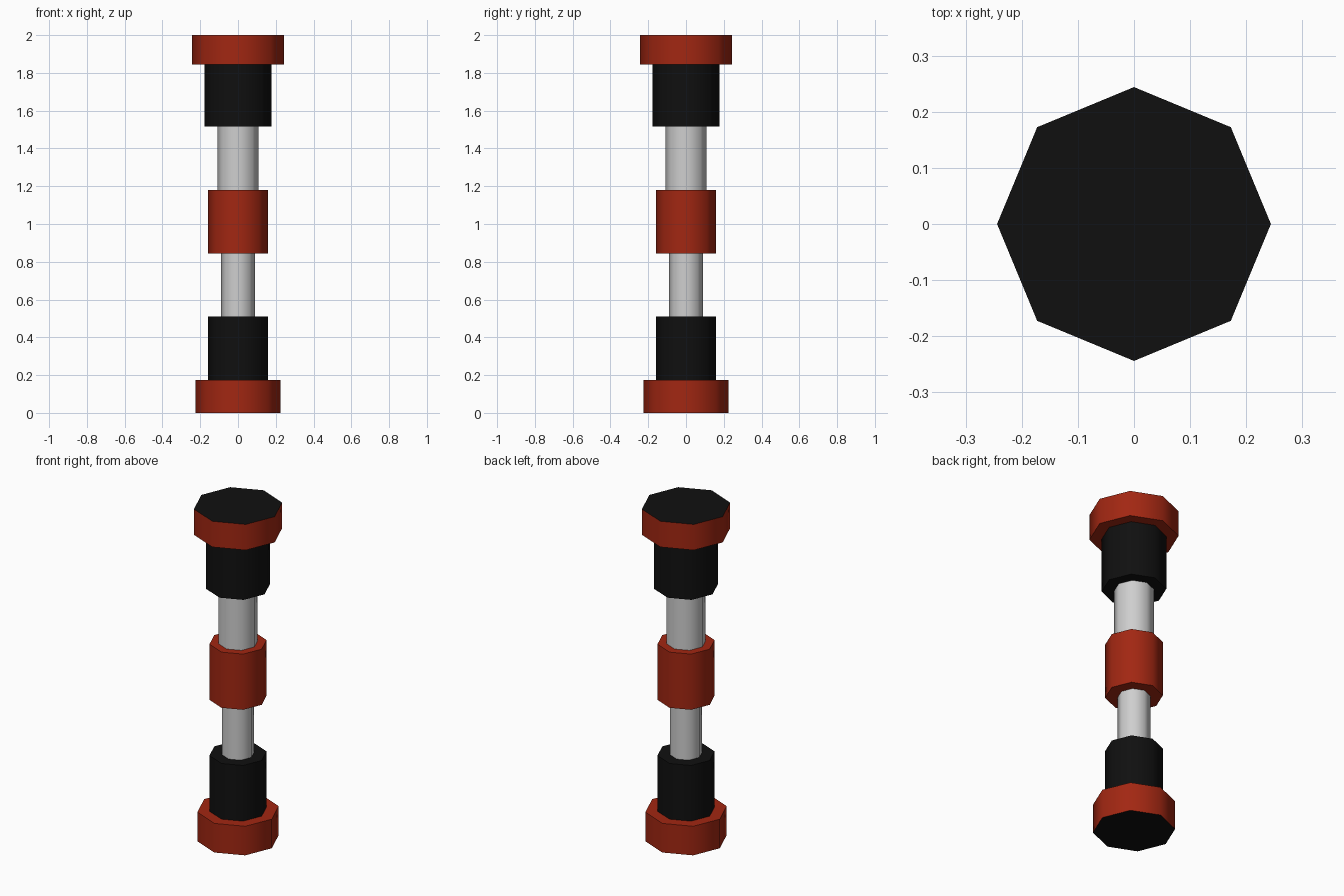
import bpy, bmesh, math

if "Cube" in bpy.data.objects:
    bpy.data.objects.remove(bpy.data.objects["Cube"])


def material(name, rgb):
    m = bpy.data.materials.new(name)
    m.diffuse_color = (*rgb, 1)
    m.use_nodes = True
    m.node_tree.nodes["Principled BSDF"].inputs["Base Color"].default_value = m.diffuse_color
    return m


red = material("red", (0.36, 0.02, 0.006))
black = material("black", (0.005, 0.005, 0.005))
silver = material("silver", (0.62, 0.62, 0.62))

SIDES = 8

# part name, radius, bottom height, top height, colour
sections = [
    ("base_collar", 0.225, 0.00, 0.175, red),
    ("lower_grip", 0.158, 0.175, 0.51, black),
    ("lower_rod", 0.089, 0.51, 0.845, silver),
    ("middle_band", 0.158, 0.845, 1.18, red),
    ("upper_rod", 0.109, 1.18, 1.515, silver),
    ("upper_grip", 0.177, 1.515, 1.845, black),
    ("top_collar", 0.244, 1.845, 2.00, red),
]


def build_section(name, radius, bottom, top, colour, below, above):
    """Octagonal tube with ledges stepping in to narrower neighbours;
    an end without a neighbour gets a black cap."""
    bm = bmesh.new()

    def ring(r, z):
        return [bm.verts.new((r * math.cos(math.tau * i / SIDES),
                              r * math.sin(math.tau * i / SIDES), z))
                for i in range(SIDES)]

    def bridge(a, b):
        for i in range(SIDES):
            j = (i + 1) % SIDES
            bm.faces.new((a[i], a[j], b[j], b[i]))

    low, high = ring(radius, bottom), ring(radius, top)
    bridge(low, high)
    if below is None:
        bm.faces.new(low[::-1]).material_index = 1
    elif below < radius:
        bridge(ring(below, bottom), low)
    if above is None:
        bm.faces.new(high).material_index = 1
    elif above < radius:
        bridge(high, ring(above, top))

    mesh = bpy.data.meshes.new(name)
    bm.to_mesh(mesh)
    bm.free()
    mesh.materials.append(colour)
    mesh.materials.append(black)
    obj = bpy.data.objects.new(name, mesh)
    bpy.context.collection.objects.link(obj)
    # rounded sides, crisp ledges
    bpy.ops.object.select_all(action='DESELECT')
    obj.select_set(True)
    bpy.context.view_layer.objects.active = obj
    bpy.ops.object.shade_smooth_by_angle(angle=math.radians(60))


# stack the sections from the floor up
for i, section in enumerate(sections):
    below = sections[i - 1][1] if i > 0 else None
    above = sections[i + 1][1] if i < len(sections) - 1 else None
    build_section(*section, below, above)
